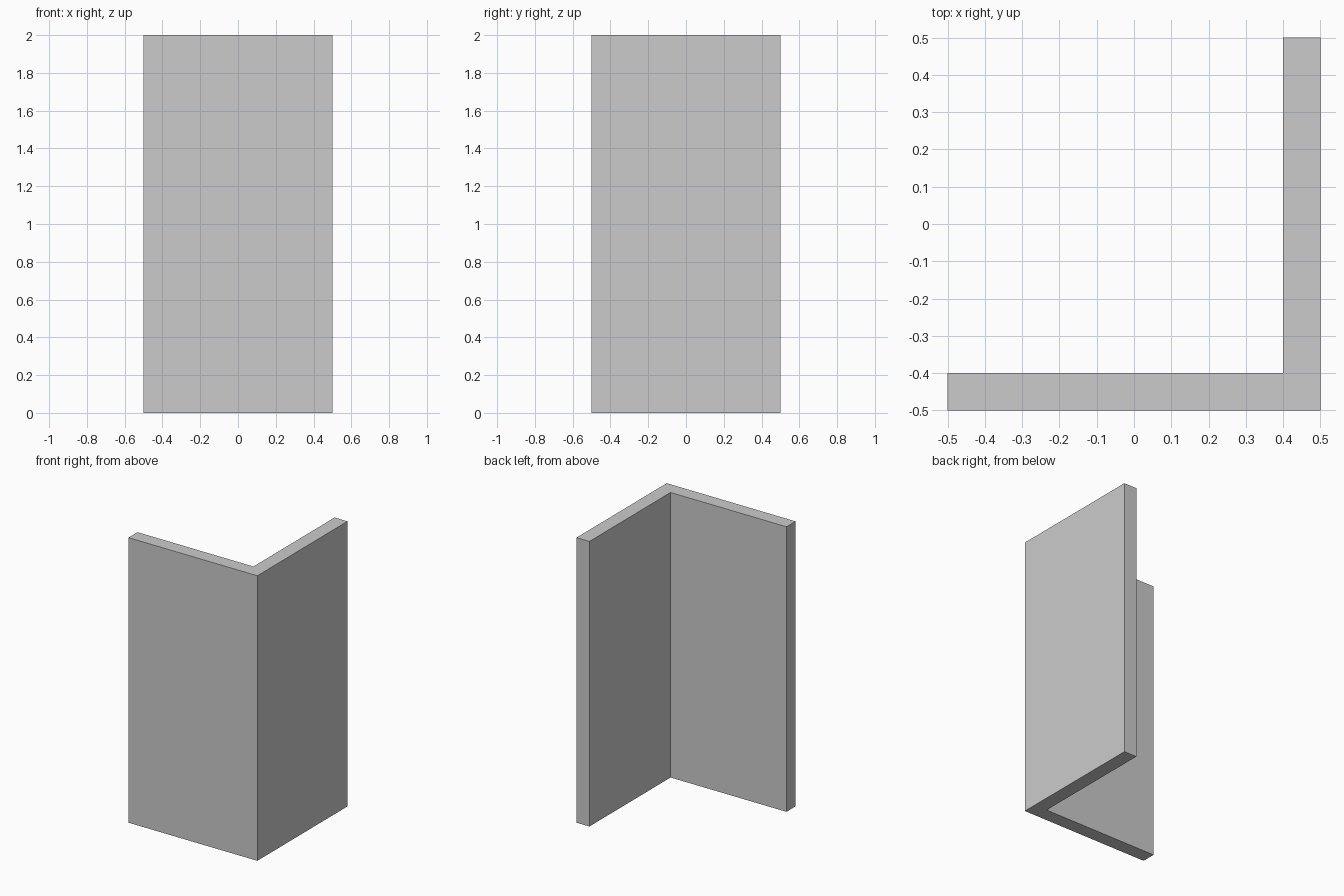
import bpy, bmesh

if "Cube" in bpy.data.objects:
    bpy.data.objects.remove(bpy.data.objects["Cube"])

HEIGHT = 2.0
# L-shaped footprint: one wall along the front, one along the right
PROFILE = [(-0.5, -0.5), (0.5, -0.5), (0.5, 0.5), (0.4, 0.5), (0.4, -0.4), (-0.5, -0.4)]

# Corner wall: footprint extruded upwards
bm = bmesh.new()
base = bm.faces.new([bm.verts.new((x, y, 0)) for x, y in PROFILE])
result = bmesh.ops.extrude_face_region(bm, geom=[base], use_keep_orig=True)
top_verts = [g for g in result["geom"] if isinstance(g, bmesh.types.BMVert)]
bmesh.ops.translate(bm, verts=top_verts, vec=(0, 0, HEIGHT))
bmesh.ops.recalc_face_normals(bm, faces=bm.faces)

mesh = bpy.data.meshes.new("corner_wall")
bm.to_mesh(mesh)
bm.free()
wall = bpy.data.objects.new("corner_wall", mesh)
bpy.context.collection.objects.link(wall)
